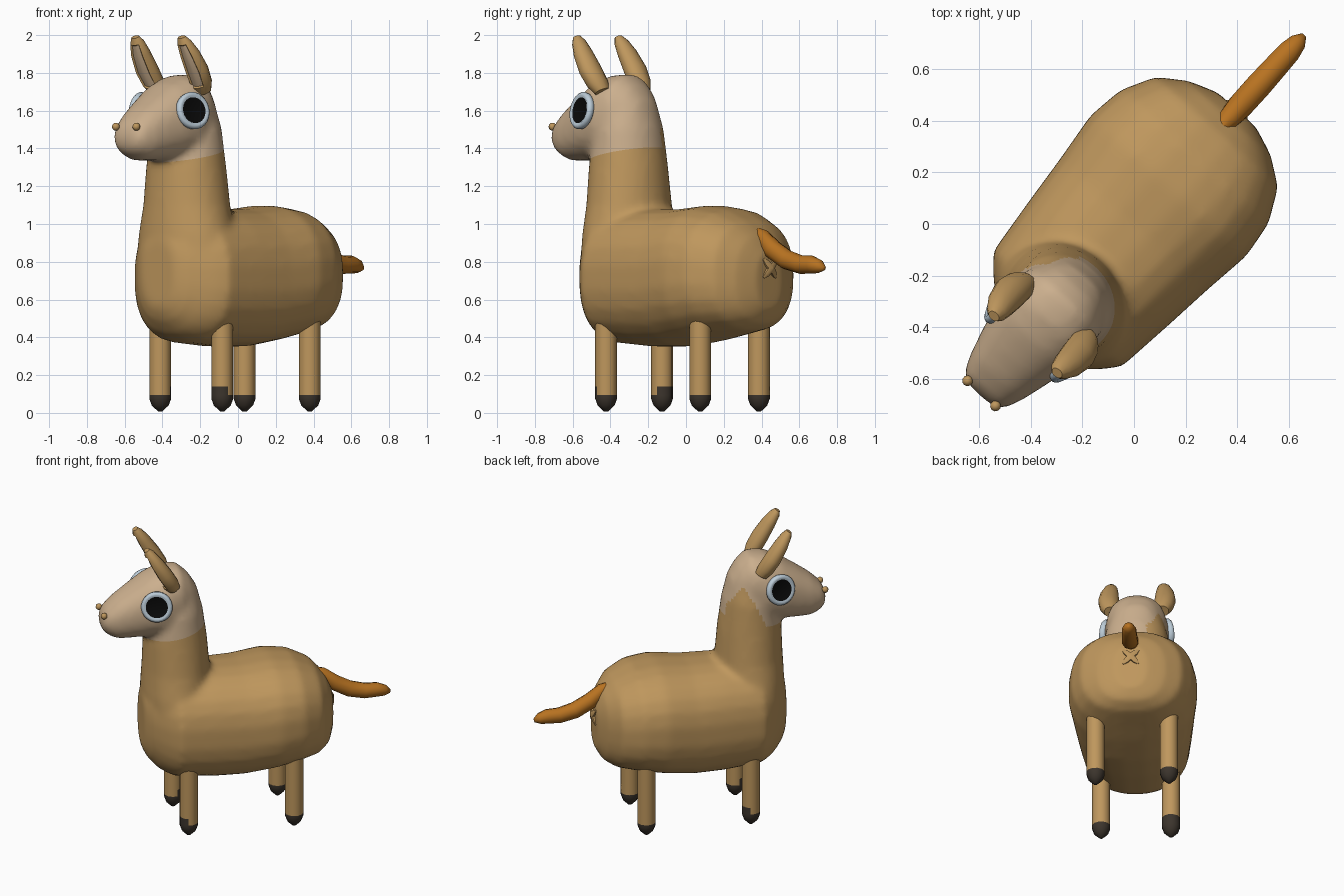
import bpy
import bmesh
from math import cos, sin, pi, radians
from mathutils import Matrix, Vector

cube = bpy.data.objects.get("Cube")
if cube:
    bpy.data.objects.remove(cube, do_unlink=True)

# The animal is modelled facing -y, then turned to stand diagonally
TURN = Matrix.Rotation(radians(-42), 4, 'Z')


def material(name, rgb):
    m = bpy.data.materials.new(name)
    m.use_nodes = True
    m.diffuse_color = (*rgb, 1)
    bsdf = m.node_tree.nodes["Principled BSDF"]
    bsdf.inputs["Base Color"].default_value = (*rgb, 1)
    bsdf.inputs["Roughness"].default_value = 0.8
    return m


TAN = material("tan coat", (0.52, 0.31, 0.11))
CREAM = material("cream face", (0.60, 0.43, 0.27))
RUST = material("rust tail", (0.48, 0.17, 0.015))
DARK = material("dark hoof", (0.045, 0.035, 0.026))
PALE = material("pale eye rim", (0.50, 0.60, 0.68))
BLACK = material("black pupil", (0.003, 0.003, 0.003))


def curve_sign(c, power):
    return (1 if c >= 0 else -1) * abs(c) ** (2 / power)


def loft(bm, rings, seg=16, power=2.0):
    """Skin closed superellipse rings given as (centre, half axis u, half axis v)."""
    loops = []
    for c, u, v in rings:
        c, u, v = Vector(c), Vector(u), Vector(v)
        loops.append([bm.verts.new(c + u * curve_sign(cos(2 * pi * (i + .5) / seg), power)
                                   + v * curve_sign(sin(2 * pi * (i + .5) / seg), power))
                      for i in range(seg)])
    faces = []
    for a, b in zip(loops, loops[1:]):
        for i in range(seg):
            j = (i + 1) % seg
            faces.append(bm.faces.new((a[i], a[j], b[j], b[i])))
    caps = [bm.faces.new(loops[0][::-1]), bm.faces.new(loops[-1])]
    bmesh.ops.recalc_face_normals(bm, faces=faces + caps)
    return faces, caps


def finish(bm, name, mats, angle=None):
    me = bpy.data.meshes.new(name)
    bm.to_mesh(me)
    bm.free()
    obj = bpy.data.objects.new(name, me)
    bpy.context.collection.objects.link(obj)
    for m in mats:
        me.materials.append(m)
    obj.matrix_world = TURN
    bpy.ops.object.select_all(action='DESELECT')
    obj.select_set(True)
    bpy.context.view_layer.objects.active = obj
    if angle:
        bpy.ops.object.shade_smooth_by_angle(angle=radians(angle))
    else:
        bpy.ops.object.shade_smooth()
    return obj


def along_y(rows):
    """Rows of y, half width, bottom, top."""
    return [((0, y, (b + t) / 2), (w, 0, 0), (0, 0, (t - b) / 2)) for y, w, b, t in rows]


# Torso, neck and head fused into one smooth skin
torso = [(-.63, .11, .56, .92), (-.60, .175, .49, .98), (-.54, .245, .42, 1.02),
         (-.49, .297, .39, 1.04), (-.44, .338, .37, 1.06), (-.2, .365, .35, 1.08),
         (0, .385, .35, 1.08), (.2, .41, .38, 1.10), (.35, .39, .41, 1.08),
         (.48, .322, .435, 1.02), (.555, .215, .475, .94), (.597, .1, .55, .85)]
head = [(-.895, .065, 1.42, 1.49), (-.87, .105, 1.375, 1.545), (-.80, .135, 1.335, 1.61),
        (-.70, .163, 1.335, 1.68), (-.60, .19, 1.34, 1.745), (-.50, .205, 1.34, 1.787),
        (-.40, .187, 1.34, 1.795), (-.33, .145, 1.36, 1.735), (-.27, .09, 1.42, 1.64)]
# Rows of z, centre y, half depth, half width
neck = [(.6, -.41, .20, .31), (.8, -.41, .212, .30), (.95, -.41, .218, .275),
        (1.1, -.405, .215, .243), (1.3, -.41, .203, .22), (1.5, -.41, .175, .20),
        (1.65, -.40, .125, .155)]
bm = bmesh.new()
loft(bm, along_y(torso), 24, 2.45)
loft(bm, along_y(head), 24, 2.35)
loft(bm, [((0, y, z), (w, 0, 0), (0, d, 0)) for z, y, d, w in neck], 24)
body = finish(bm, "body", [TAN, CREAM])
remesh = body.modifiers.new("fuse", 'REMESH')
remesh.mode = 'VOXEL'
remesh.voxel_size = 0.022
soften = body.modifiers.new("soften", 'SMOOTH')
soften.factor = 0.5
soften.iterations = 6
for name in ("fuse", "soften"):
    bpy.ops.object.modifier_apply(modifier=name)

# Cream face above a sloping cut, with a tan patch rising on the right of the nape
bm = bmesh.new()
bm.from_mesh(body.data)
bmesh.ops.bisect_plane(bm, geom=bm.verts[:] + bm.edges[:] + bm.faces[:],
                       plane_co=(0, -.43, 1.365), plane_no=(0, -.2, 1))
for f in bm.faces:
    c = f.calc_center_median()
    edge = 1.365 + .2 * (c.y + .43)
    if c.x < -.07:
        edge += .25 * max(0, 1 - abs(c.y + .34) / .14)
    f.material_index = int(c.z > edge)
    f.smooth = True
bm.to_mesh(body.data)
bm.free()

# Legs with dark hooves, unevenly marked on the front pair
for end, half, y in (("front", .221, -.37), ("back", .232, .31)):
    for side, s in (("left", 1), ("right", -1)):
        bm = bmesh.new()
        shape = [(.008, .012), (.04, .045), (.075, .058), (.095, .058), (.14, .058), (.6, .058)]
        faces, caps = loft(bm, [((s * half, y, z), (r, 0, 0), (0, r, 0)) for z, r in shape], 12)
        for f in faces + caps:
            z = f.calc_center_median().z
            marked = end == "front" and s * f.normal.y < -.2
            f.material_index = int(z < .09 or (z < .13 and marked))
        finish(bm, f"{end}_{side}_leg", [TAN, DARK], 50)

# Ears, leaning forward, with a hollow cream front
for side, s in (("left", 1), ("right", -1)):
    bm = bmesh.new()
    rows = [(0, .16, .045, .04), (.15, .17, .062, .053), (.4, .178, .068, .054),
            (.7, .175, .058, .046), (.9, .168, .042, .034), (1, .165, .024, .018)]
    lean = Vector((0, -.87, -.49))
    base, tip = Vector((0, -.45, 1.70)), Vector((0, -.63, 1.99))
    rings = [(base.lerp(tip, t) + Vector((s * x, 0, 0)), (w, 0, 0), lean * d)
             for t, x, w, d in rows]
    faces, caps = loft(bm, rings, 12)
    inner = [f for f in faces if f.normal.dot(lean) > .6
             and 1.74 < f.calc_center_median().z < 1.93]
    bmesh.ops.inset_region(bm, faces=inner, thickness=.006, depth=-.01)
    for f in inner:
        f.material_index = 1
    finish(bm, f"{side}_ear", [TAN, CREAM], 50)

# Eyes: rounded pale rim around a black pupil, tipped slightly upward
for side, s in (("left", 1), ("right", -1)):
    bm = bmesh.new()
    out = Vector((s * .94, -.27, .17)).normalized()
    across = Vector((.27, s * .94, 0)).normalized()
    up = out.cross(across)
    centre = Vector((s * .192, -.57, 1.6))
    rows = [(-.035, .07), (-.012, .098), (.006, .1), (.017, .092), (.02, .08), (.014, .07)]
    faces, caps = loft(bm, [(centre + out * d, across * r, up * r) for d, r in rows], 24)
    caps[1].material_index = 1
    finish(bm, f"{side}_eye", [PALE, BLACK], 50)

# Nostrils
for side, s in (("left", 1), ("right", -1)):
    bm = bmesh.new()
    bmesh.ops.create_uvsphere(bm, u_segments=10, v_segments=8, radius=.021,
                              matrix=Matrix.Translation((s * .073, -.885, 1.515)))
    finish(bm, f"{side}_nostril", [TAN])

# Tail, tan at its root
bm = bmesh.new()
path = [(.50, .955, .028), (.54, .935, .042), (.62, .865, .052), (.72, .81, .053),
        (.82, .785, .05), (.90, .785, .047), (.95, .775, .036), (.985, .765, .012)]
rings = []
for i, (y, z, r) in enumerate(path):
    a, b = path[max(i - 1, 0)], path[min(i + 1, len(path) - 1)]
    d = Vector((0, b[0] - a[0], b[1] - a[1])).normalized()
    rings.append(((0, y, z), (r, 0, 0), (0, -d.z * r, d.y * r)))
faces, caps = loft(bm, rings, 10)
caps[0].material_index = 1
finish(bm, "tail", [RUST, TAN], 60)

# Small crossed folds under the tail
bm = bmesh.new()
for sx in (1, -1):
    for sz in (1, -1):
        end = Vector((sx * .05, .597, .765 + sz * .05))
        mid = Vector((0, .607, .765))
        loft(bm, [(mid.lerp(end, t), (sx * r, 0, -sz * r), (0, r, 0))
                  for t, r in ((0, .015), (.6, .013), (1, .005))], 6)
finish(bm, "tail_folds", [TAN], 60)
